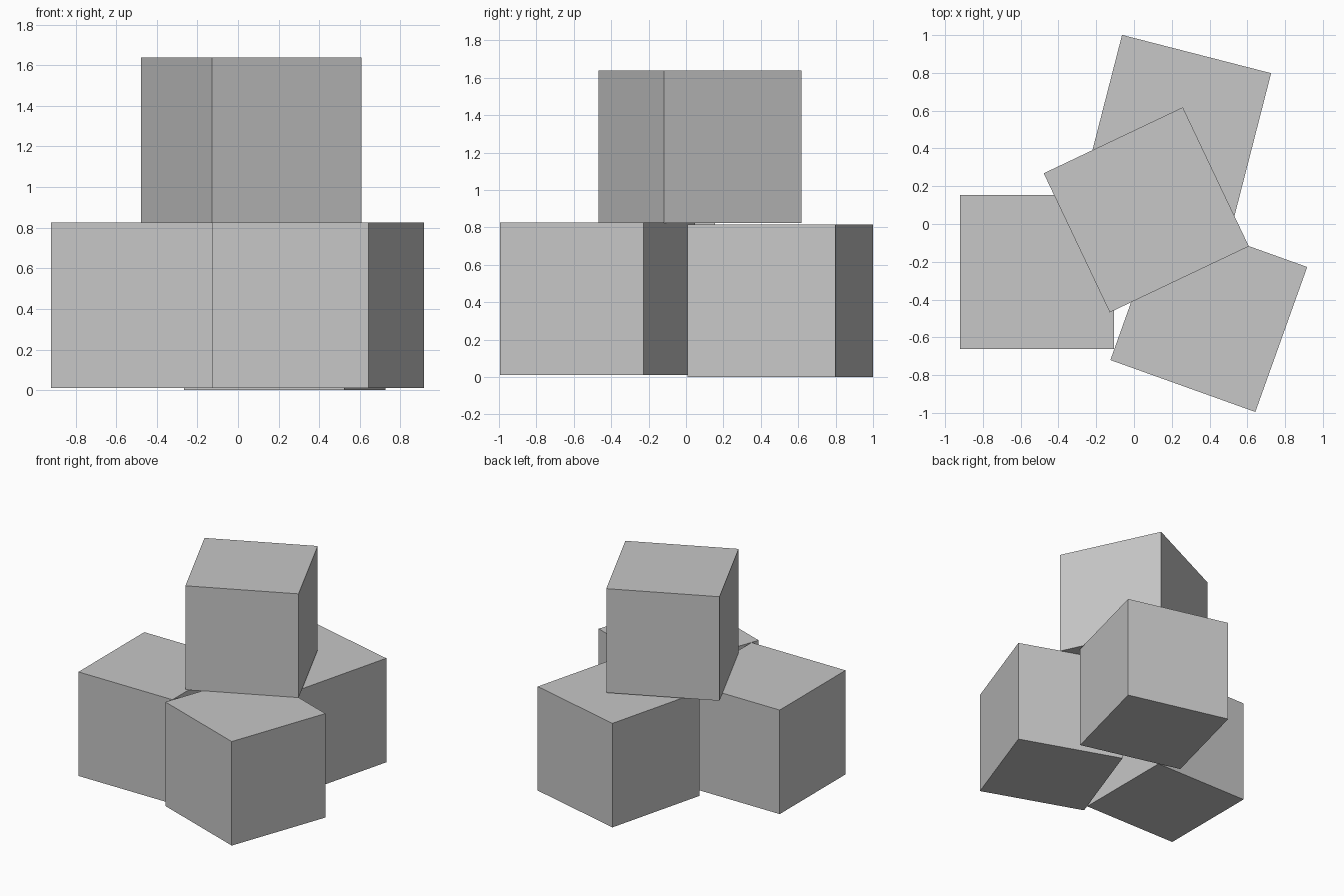
import bpy
from math import radians

if "Cube" in bpy.data.objects:
    bpy.data.objects.remove(bpy.data.objects["Cube"], do_unlink=True)

SIDE = 0.815

# One plain grey for every box
grey = bpy.data.materials.new("light_grey")
grey.use_nodes = True
colour = (0.57, 0.57, 0.57, 1)
grey.diffuse_color = colour
grey.node_tree.nodes["Principled BSDF"].inputs["Base Color"].default_value = colour


def box(name, x, y, base, turn):
    """A cube resting at height base, turned about its vertical axis."""
    bpy.ops.mesh.primitive_cube_add(
        size=SIDE, location=(x, y, base + SIDE / 2), rotation=(0, 0, radians(turn)))
    ob = bpy.context.object
    ob.name = name
    ob.data.materials.append(grey)


# Three boxes on the ground and one stacked on top
box("right_box", -0.513, -0.253, 0.01, 0)
box("front_left_box", 0.396, -0.474, 0.01, -19.7)
box("back_box", 0.23, 0.505, 0.0, -14.4)
box("top_box", 0.065, 0.075, 0.823, 25.4)
